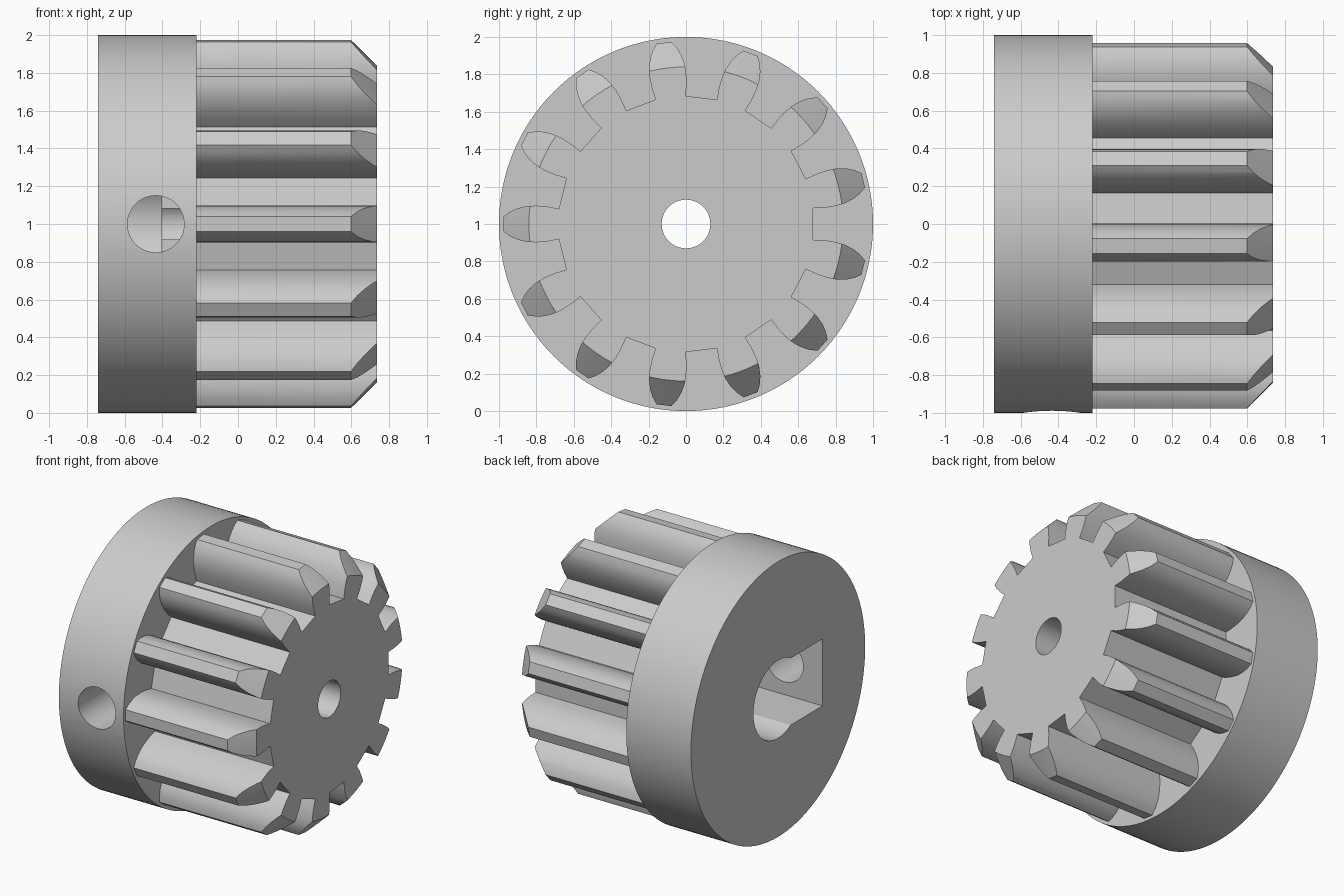
import bpy
import bmesh
import math

cube = bpy.data.objects.get("Cube")
if cube:
    bpy.data.objects.remove(cube, do_unlink=True)

TEETH = 13
X_BACK, X_STEP, X_FRONT = -0.74, -0.22, 0.735
CZ = 1.0  # height of the gear axis

grey = bpy.data.materials.new("plain_grey")
grey.use_nodes = True
colour = (0.6, 0.6, 0.6, 1)
grey.diffuse_color = colour
grey.node_tree.nodes["Principled BSDF"].inputs["Base Color"].default_value = colour


def x_cone(name, x0, x1, r0, r1, segments=128):
    """Cylinder or frustum lying along x."""
    bpy.ops.mesh.primitive_cone_add(
        vertices=segments, radius1=r0, radius2=r1, depth=x1 - x0,
        location=((x0 + x1) / 2, 0, CZ), rotation=(0, math.pi / 2, 0))
    obj = bpy.context.object
    obj.name = name
    return obj


def box(name, lo, hi):
    bpy.ops.mesh.primitive_cube_add(
        size=1, location=[(a + b) / 2 for a, b in zip(lo, hi)])
    obj = bpy.context.object
    obj.name = name
    obj.scale = [b - a for a, b in zip(lo, hi)]
    return obj


def combine(target, tool, operation):
    """Apply a boolean and discard the tool object."""
    mod = target.modifiers.new("combine", "BOOLEAN")
    mod.operation, mod.object, mod.solver = operation, tool, "EXACT"
    bpy.ops.object.select_all(action="DESELECT")
    target.select_set(True)
    bpy.context.view_layer.objects.active = target
    bpy.ops.object.modifier_apply(modifier=mod.name)
    bpy.data.objects.remove(tool, do_unlink=True)


# Toothed section: one tooth outline (radius, half width) repeated around x
flank = [(0.68, 0.081), (0.74, 0.093), (0.80, 0.098), (0.85, 0.096),
         (0.90, 0.084), (0.94, 0.066), (0.976, 0.04)]
outline = [(r, -w) for r, w in flank] + [(r, w) for r, w in reversed(flank)]
bm = bmesh.new()
ring = []
for i in range(TEETH):
    a = math.pi + i * math.tau / TEETH
    for r, w in outline:
        y = r * math.cos(a) - w * math.sin(a)
        z = r * math.sin(a) + w * math.cos(a)
        ring.append(bm.verts.new((X_STEP - 0.1, y, CZ + z)))
base = bm.faces.new(ring)
top = bmesh.ops.extrude_face_region(bm, geom=[base])
bmesh.ops.translate(bm, vec=(X_FRONT - X_STEP + 0.1, 0, 0),
                    verts=[v for v in top["geom"] if isinstance(v, bmesh.types.BMVert)])
bmesh.ops.recalc_face_normals(bm, faces=bm.faces)
mesh = bpy.data.meshes.new("toothed_section")
bm.to_mesh(mesh)
bm.free()
teeth = bpy.data.objects.new("toothed_section", mesh)
bpy.context.collection.objects.link(teeth)

# Conical chamfer on the tooth ends
combine(teeth, x_cone("chamfer", X_FRONT - 1, X_FRONT, 1.84, 0.84), "INTERSECT")

# Flange joined to the teeth
gear = x_cone("pinion_gear", X_BACK, X_STEP, 1, 1)
combine(gear, teeth, "UNION")

# Shaft bore, wider rear bore, nut pocket and radial screw hole
combine(gear, x_cone("shaft_bore", -1, 1, 0.13, 0.13, 64), "DIFFERENCE")
combine(gear, x_cone("rear_bore", -1, -0.405, 0.283, 0.283, 64), "DIFFERENCE")
combine(gear, box("nut_pocket", (-1, -0.51, CZ - 0.243), (-0.19, -0.1, CZ + 0.243)), "DIFFERENCE")
bpy.ops.mesh.primitive_cylinder_add(
    vertices=64, radius=0.15, depth=1.1, location=(-0.435, -0.65, CZ),
    rotation=(math.pi / 2, 0, 0))
screw_hole = bpy.context.object
screw_hole.name = "screw_hole"
combine(gear, screw_hole, "DIFFERENCE")

# Finish
gear.data.materials.clear()
gear.data.materials.append(grey)
for p in gear.data.polygons:
    p.material_index = 0
bpy.ops.object.select_all(action="DESELECT")
gear.select_set(True)
bpy.context.view_layer.objects.active = gear
bpy.ops.object.transform_apply(location=True, rotation=True, scale=True)
bpy.ops.object.shade_smooth_by_angle(angle=math.radians(28))
